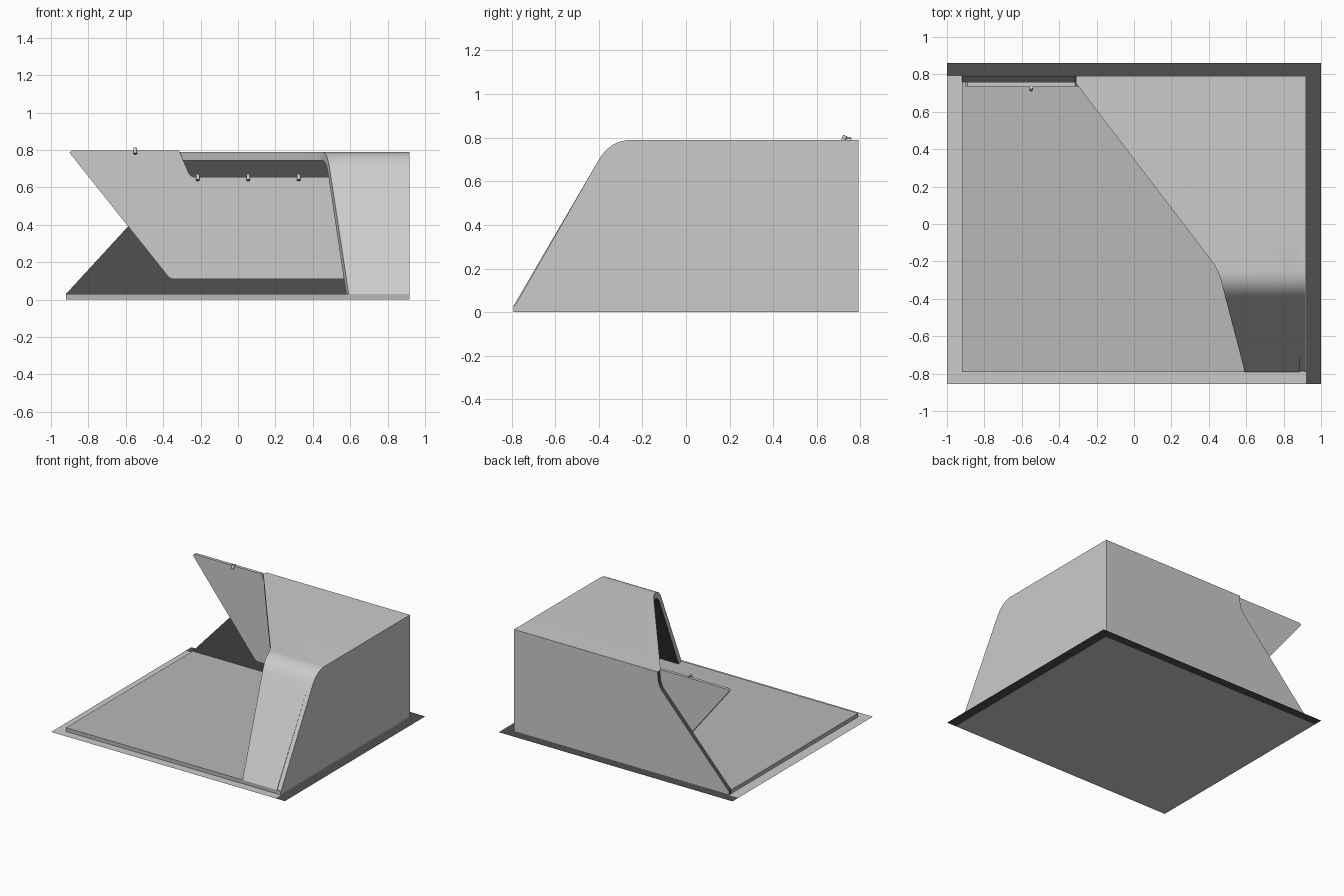
import bpy, bmesh, math
from mathutils import Vector, Matrix

if "Cube" in bpy.data.objects:
    bpy.data.objects.remove(bpy.data.objects["Cube"])


def mat(name, v):
    m = bpy.data.materials.new(name)
    m.diffuse_color = (v, v, v, 1)
    m.use_nodes = True
    m.node_tree.nodes["Principled BSDF"].inputs["Base Color"].default_value = m.diffuse_color
    return m


DARK = mat("dark_grey", 0.08)
FLOOR = mat("floor_grey", 0.48)


def prism(name, pts, axis, a, b, mats=(None,), dark=None):
    """Extrude a 2D outline along an axis from a to b; dark(normal) picks slot 1."""
    place = {'x': lambda p, d: (d, p[0], p[1]),
             'y': lambda p, d: (p[0], d, p[1]),
             'z': lambda p, d: (p[0], p[1], d)}[axis]
    bm = bmesh.new()
    face = bm.faces.new([bm.verts.new(place(p, a)) for p in pts])
    if a != b:
        ext = bmesh.ops.extrude_face_region(bm, geom=[face], use_keep_orig=True)
        off = Vector(place((0, 0), b - a))
        bmesh.ops.translate(bm, vec=off, verts=[v for v in ext['geom'] if isinstance(v, bmesh.types.BMVert)])
        bmesh.ops.recalc_face_normals(bm, faces=bm.faces[:])
    bm.normal_update()
    if dark:
        for f in bm.faces:
            f.material_index = int(dark(f))
    me = bpy.data.meshes.new(name)
    bm.to_mesh(me)
    bm.free()
    for m in mats:
        me.materials.append(m)
    ob = bpy.data.objects.new(name, me)
    bpy.context.collection.objects.link(ob)
    return ob


def rect(x0, x1, y0, y1):
    return [(x0, y0), (x1, y0), (x1, y1), (x0, y1)]


def bend(p0, p1, p2, n=8):
    """Rounded corner from p0 to p2, pulled towards p1."""
    return [tuple((1-t)**2*u + 2*t*(1-t)*v + t*t*w for u, v, w in zip(p0, p1, p2))
            for t in (i / n for i in range(n + 1))]


def smooth(ob):
    bpy.ops.object.select_all(action='DESELECT')
    ob.select_set(True)
    bpy.context.view_layer.objects.active = ob
    bpy.ops.object.shade_smooth_by_angle(angle=math.radians(30))


# flat ground sheet with a dark L-shaped strip at the right and back
prism("ground_sheet", rect(-1, 0.92, -0.855, 0.79), 'z', 0, 0)
prism("ground_strip", [(0.92, -0.855), (1, -0.855), (1, 0.86), (-1, 0.86), (-1, 0.79), (0.92, 0.79)],
      'z', 0, 0, (DARK,))

# raised floor
prism("floor", rect(-0.92, 0.915, -0.79, 0.785), 'z', 0.001, 0.03, (FLOOR,))

# right wall, dark on its inside
outer = [(-0.79, 0.02)] + bend((-0.405, 0.69), (-0.35, 0.79), (-0.25, 0.79)) + [(0.79, 0.79)]
prism("right_wall", [(-0.79, 0.002)] + outer + [(0.79, 0.002)], 'x', 0.885, 0.918,
      (None, DARK), lambda f: f.normal.x < -0.9)

# back wall with a slanted left edge
prism("back_wall", [(-0.92, 0.002), (0.885, 0.002), (0.885, 0.79), (-0.31, 0.79)]
      + bend((-0.312, 0.75), (-0.315, 0.69), (-0.35, 0.65)) + [(-0.92, 0.03)],
      'y', 0.76, 0.79, (None, DARK),
      lambda f: not (f.normal.y > 0.9 or f.normal.z > 0.99))

# roof folding down into the sloped front, trimmed along a diagonal plan line
inner = [(0.76, 0.745)] + bend((-0.25, 0.745), (-0.325, 0.745), (-0.368, 0.67)) + [(-0.736, 0.03)]
roof = prism("roof_and_slope", [(-0.79, 0.03)] + outer[:-1][1:] + [(0.76, 0.79)] + inner,
             'x', -0.5, 0.885, (None, DARK),
             lambda f: f.normal.z < -0.1 and f.calc_center_median().z > 0.031)
cutter = prism("roof_cutter", [(-0.31, 1), (-0.31, 0.752)]
               + bend((0.42, -0.205), (0.452, -0.25), (0.467, -0.31))
               + [(0.592, -0.79), (0.62, -0.9), (1, -0.9), (1, 1)], 'z', -0.5, 1.2)
cutter.hide_render = True
mod = roof.modifiers.new("trim", 'BOOLEAN')
mod.operation = 'INTERSECT'
mod.solver = 'EXACT'
mod.object = cutter
bpy.context.view_layer.objects.active = roof
bpy.ops.object.modifier_apply(modifier="trim")
bpy.data.objects.remove(cutter)
smooth(roof)

# display panel in front of the back wall
prism("display_panel", [(-0.90, 0.785), (-0.89, 0.797), (-0.315, 0.797)]
      + bend((-0.265, 0.68), (-0.255, 0.657), (-0.23, 0.655), 5)
      + [(0.88, 0.655), (0.88, 0.11)]
      + bend((-0.34, 0.11), (-0.36, 0.11), (-0.375, 0.125), 5), 'y', 0.735, 0.759)


# small tilted spotlights clipped to the panel's top edge
def spotlight(x, z):
    prism("light_arm", rect(0.722, 0.757, z - 0.002, z + 0.004), 'x', x - 0.004, x + 0.004)
    circle = [(0.01 * math.cos(i * math.pi / 8), 0.01 * math.sin(i * math.pi / 8)) for i in range(16)]
    lamp = prism("spotlight", circle, 'z', -0.016, 0.016, (None, DARK), lambda f: f.normal.z < -0.9)
    lamp.data.transform(Matrix.Translation((x, 0.724, z - 0.004)) @ Matrix.Rotation(math.radians(-25), 4, 'X'))
    smooth(lamp)


spotlight(-0.55, 0.799)
for i in range(4):
    spotlight(-0.215 + 0.27 * i, 0.657)
